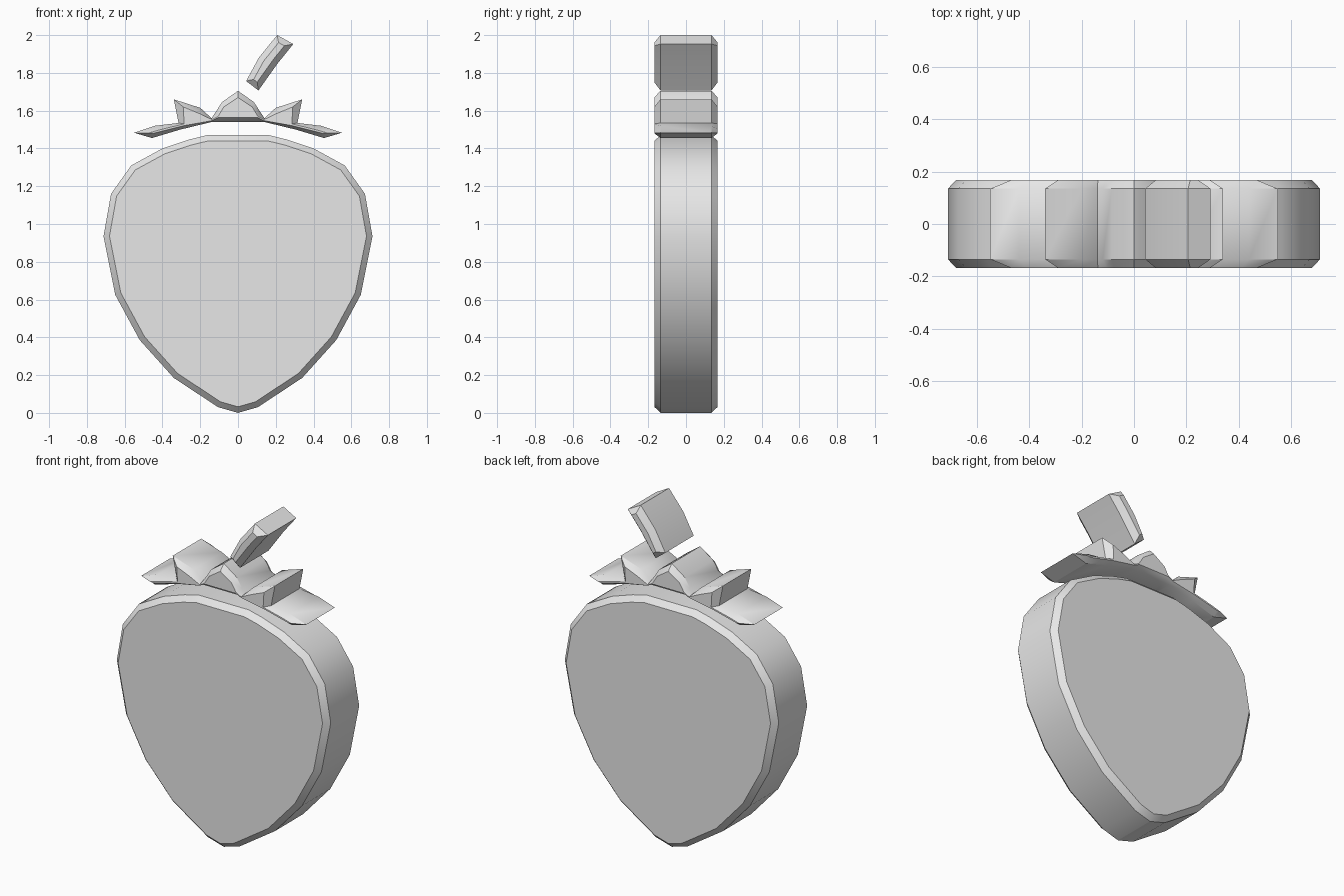
import bpy
import bmesh
from math import radians
from mathutils import Vector

HALF_DEPTH = 0.168   # outermost flat face
RIM_DEPTH = 0.135    # where the chamfer starts
CHAMFER = 0.031

if "Cube" in bpy.data.objects:
    bpy.data.objects.remove(bpy.data.objects["Cube"], do_unlink=True)

grey = bpy.data.materials.new("light_grey")
grey.use_nodes = True
grey.diffuse_color = (0.8, 0.8, 0.8, 1)
grey.node_tree.nodes["Principled BSDF"].inputs["Base Color"].default_value = (0.8, 0.8, 0.8, 1)


def mirrored(half):
    """Close a clockwise half outline by reflecting it across x = 0."""
    return half + [(-x, z) for x, z in reversed(half) if x > 0]


def inset(outline, d):
    """Mitred inward offset of a clockwise outline."""
    result = []
    for i, p in enumerate(outline):
        p = Vector(p)
        a = (p - Vector(outline[i - 1])).normalized()
        b = (Vector(outline[(i + 1) % len(outline)]) - p).normalized()
        na, nb = Vector((a.y, -a.x)), Vector((b.y, -b.x))
        result.append(p + (na + nb) * d / (1 + na.dot(nb)))
    return result


def chamfered_slab(name, outer, inner):
    """Extrude an outline in y, with a chamfer leading to the inner outline."""
    bm = bmesh.new()
    layers = ((inner, -HALF_DEPTH), (outer, -RIM_DEPTH), (outer, RIM_DEPTH), (inner, HALF_DEPTH))
    rings = [[bm.verts.new((x, y, z)) for x, z in pts] for pts, y in layers]
    n = len(outer)
    for r, s in zip(rings, rings[1:]):
        for i in range(n):
            j = (i + 1) % n
            bm.faces.new((r[i], r[j], s[j], s[i]))
    bm.faces.new(rings[0])
    bm.faces.new(rings[-1])
    bmesh.ops.recalc_face_normals(bm, faces=bm.faces)
    mesh = bpy.data.meshes.new(name)
    bm.to_mesh(mesh)
    bm.free()
    mesh.materials.append(grey)
    obj = bpy.data.objects.new(name, mesh)
    bpy.context.collection.objects.link(obj)
    bpy.ops.object.select_all(action='DESELECT')
    obj.select_set(True)
    bpy.context.view_layer.objects.active = obj
    bpy.ops.object.shade_smooth_by_angle(angle=radians(30))
    return obj


# Fruit body
body = mirrored([(0.165, 1.47), (0.26, 1.447), (0.40, 1.40), (0.565, 1.31), (0.672, 1.16),
                 (0.712, 0.935), (0.65, 0.625), (0.52, 0.385), (0.34, 0.185),
                 (0.105, 0.03), (0, 0)])
chamfered_slab("fruit_body", body, inset(body, CHAMFER))

# Leaf crown: thin tips narrow to a ridge, so both outlines are given
crown_outer = [(0, 1.705), (0.085, 1.645), (0.12, 1.59), (0.14, 1.56), (0.20, 1.615),
               (0.34, 1.66), (0.315, 1.535), (0.44, 1.52), (0.55, 1.483), (0.455, 1.455),
               (0.305, 1.50), (0.14, 1.54), (0.10, 1.54)]
crown_inner = [(0, 1.67), (0.075, 1.62), (0.105, 1.57), (0.138, 1.553), (0.205, 1.585),
               (0.29, 1.62), (0.285, 1.53), (0.41, 1.50), (0.47, 1.483), (0.45, 1.48),
               (0.29, 1.52), (0.138, 1.547), (0.10, 1.565)]
chamfered_slab("leaf_crown", mirrored(crown_outer), mirrored(crown_inner))

# Stem
stem = [(0.207, 2.0), (0.293, 1.953), (0.21, 1.85), (0.108, 1.707), (0.043, 1.757), (0.11, 1.88)]
chamfered_slab("stem", stem, inset(stem, CHAMFER))
